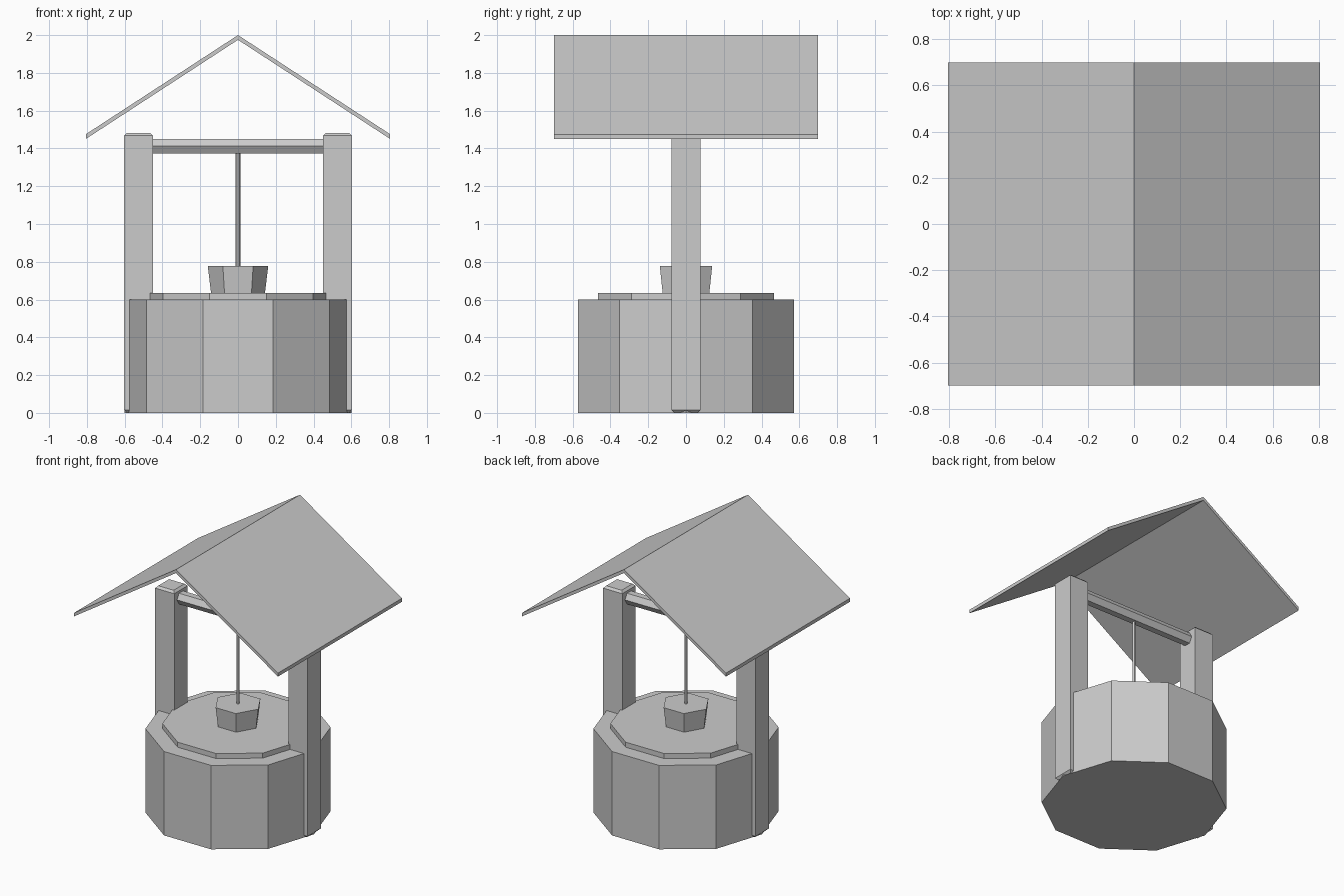
import bpy, bmesh
from math import pi
from mathutils import Matrix

if "Cube" in bpy.data.objects:
    bpy.data.objects.remove(bpy.data.objects["Cube"])


def finish(name, bm):
    bmesh.ops.recalc_face_normals(bm, faces=bm.faces)
    mesh = bpy.data.meshes.new(name)
    bm.to_mesh(mesh)
    bm.free()
    obj = bpy.data.objects.new(name, mesh)
    bpy.context.collection.objects.link(obj)
    return obj


def prism(name, sides, r_bottom, r_top, z0, z1):
    """Upright prism or frustum with a corner on +x."""
    bm = bmesh.new()
    bmesh.ops.create_cone(bm, cap_ends=True, segments=sides, radius1=r_bottom,
                          radius2=r_top, depth=z1 - z0)
    # put one corner exactly on +x
    v = max(bm.verts, key=lambda p: p.co.x)
    turn = Matrix.Rotation(-v.co.xy.angle_signed((1, 0)), 4, 'Z')
    if abs(v.co.y) > 1e-4:
        turn = Matrix.Rotation(pi / sides, 4, 'Z')
    else:
        turn = Matrix.Identity(4)
    bm.transform(Matrix.Translation((0, 0, (z0 + z1) / 2)) @ turn)
    return finish(name, bm)


def post(name, x):
    """Square post with chamfered top and bottom rims."""
    bm = bmesh.new()
    half, c, h = 0.076, 0.015, 1.483
    rings = []
    for z, r in ((0, half - c), (c, half), (h - c, half), (h, half - c)):
        rings.append([bm.verts.new((x + sx * r, sy * r, z))
                      for sx, sy in ((-1, -1), (1, -1), (1, 1), (-1, 1))])
    for a, b in zip(rings, rings[1:]):
        for i in range(4):
            j = (i + 1) % 4
            bm.faces.new((a[i], a[j], b[j], b[i]))
    bm.faces.new(rings[0])
    bm.faces.new(rings[-1])
    return finish(name, bm)


# Stone wall and raised lid
prism("well_wall", 10, 0.6, 0.6, 0, 0.6)
prism("well_lid", 10, 0.49, 0.49, 0.59, 0.636)

# Bucket and rope
prism("bucket", 6, 0.13, 0.16, 0.53, 0.777)
prism("rope", 6, 0.012, 0.012, 0.77, 1.39)

# Posts
for side, x in (("left", -0.527), ("right", 0.527)):
    post(side + "_post", x)

# Hexagonal crossbar: corners at front and back
bar = prism("crossbar", 6, 0.045, 0.045, -0.46, 0.46)
bar.data.transform(Matrix.Translation((0, 0, 1.412))
                   @ Matrix.Rotation(pi / 2, 4, 'Z')
                   @ Matrix.Rotation(pi / 2, 4, 'X')
                   @ Matrix.Rotation(0, 4, 'Z'))

# Gabled roof: profile extruded along y
bm = bmesh.new()
profile = [(-0.806, 1.475), (0, 2.0), (0.806, 1.475),
           (0.806, 1.45), (0, 1.975), (-0.806, 1.45)]
front = bm.faces.new([bm.verts.new((x, -0.7, z)) for x, z in profile])
ext = bmesh.ops.extrude_face_region(bm, geom=[front], use_keep_orig=True)
moved = [g for g in ext["geom"] if isinstance(g, bmesh.types.BMVert)]
bmesh.ops.translate(bm, verts=moved, vec=(0, 1.4, 0))
finish("roof", bm)
